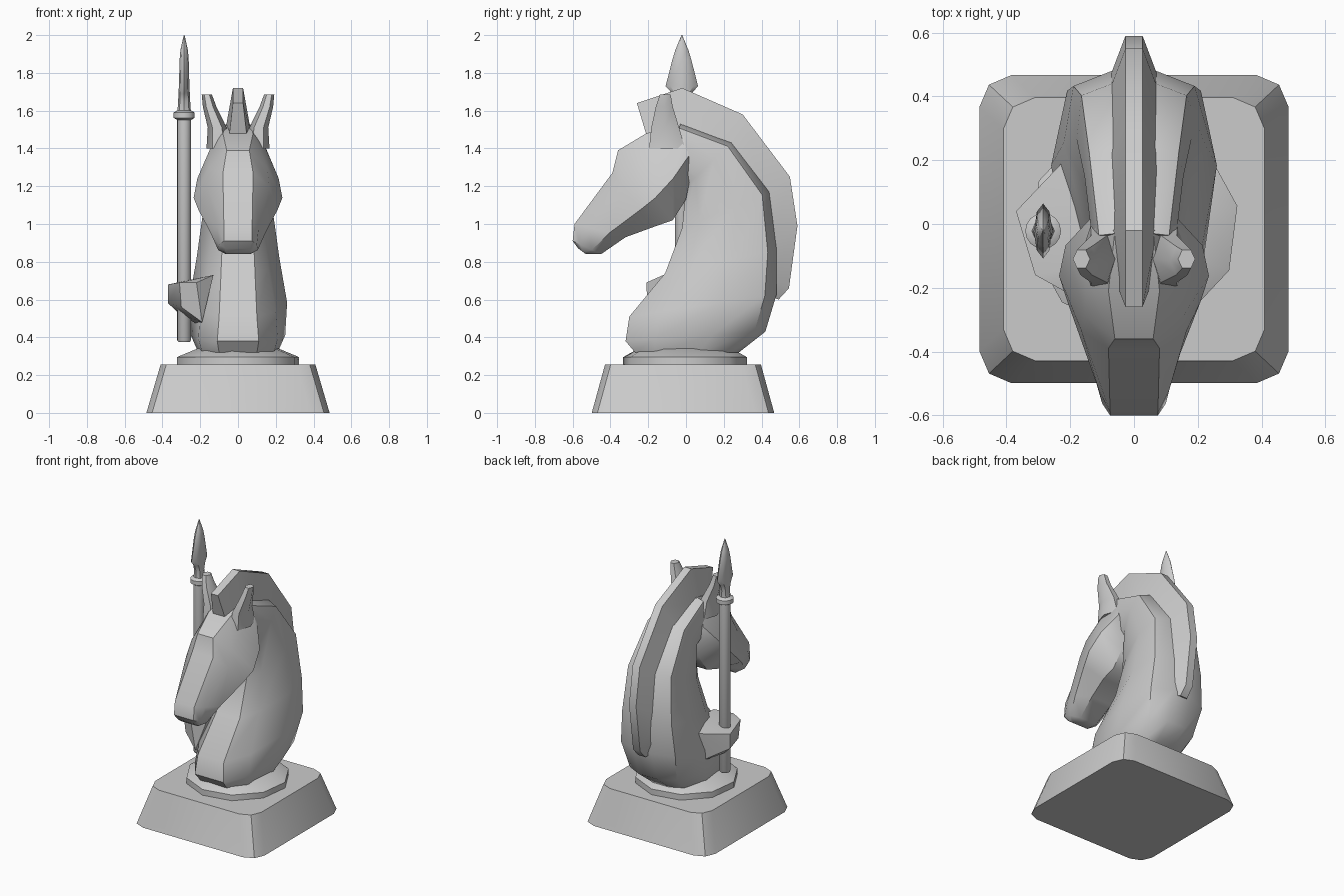
import bpy, bmesh, math

if "Cube" in bpy.data.objects:
    bpy.data.objects.remove(bpy.data.objects["Cube"])


def finish(bm, name, angle=40):
    bmesh.ops.recalc_face_normals(bm, faces=bm.faces)
    me = bpy.data.meshes.new(name)
    bm.to_mesh(me)
    bm.free()
    ob = bpy.data.objects.new(name, me)
    bpy.context.collection.objects.link(ob)
    bpy.ops.object.select_all(action='DESELECT')
    ob.select_set(True)
    bpy.context.view_layer.objects.active = ob
    bpy.ops.object.shade_smooth_by_angle(angle=math.radians(angle))
    return ob


def loft(name, rings, angle=40):
    """Skin closed rings of equal length and cap both ends."""
    bm = bmesh.new()
    vs = [[bm.verts.new(p) for p in r] for r in rings]
    n = len(rings[0])
    for a, b in zip(vs, vs[1:]):
        for i in range(n):
            j = (i + 1) % n
            bm.faces.new((a[i], a[j], b[j], b[i]))
    bm.faces.new(vs[0])
    bm.faces.new(vs[-1])
    return finish(bm, name, angle)


def section(p, q, ts, ws):
    """Mirrored ring running from p to q in the side plane, half widths ws at fractions ts."""
    half = [(w, p[0] + (q[0] - p[0]) * t, p[1] + (q[1] - p[1]) * t) for t, w in zip(ts, ws)]
    return half + [(-x, y, z) for x, y, z in reversed(half)]


def turned(name, profile, n, cx, cy, flat=0):
    """Stack of ellipses (rx, ry, z)."""
    return loft(name, [[(cx + rx * math.cos(2 * math.pi * (i + flat) / n),
                         cy + ry * math.sin(2 * math.pi * (i + flat) / n), z)
                        for i in range(n)] for rx, ry, z in profile])


# Square plinth with rounded corners
def square(a, b, z, c=0.1, k=0.03):
    q = [(a, b - c), (a - k, b - k), (a - c, b)]
    pts = q + [(-x, y) for x, y in reversed(q)]
    pts += [(-x, -y) for x, y in q] + [(x, -y) for x, y in reversed(q)]
    return [(x, y - 0.016, z) for x, y in pts]


loft("plinth", [square(.485, .483, 0), square(.41, .413, .255)])

# Collar under the neck
turned("base_collar", [(.33, .33, .25), (.33, .33, .295), (.22, .25, .34)], 10, 0, -.005, .3)

# Neck: chest edge, nape edge, half widths
neck_t = (0, .2, .62, .92, 1)
neck = [
    ((-.27, .32), (.28, .32), (.10, .19, .21, .15, .06)),
    ((-.32, .38), (.42, .43), (.11, .21, .25, .18, .07)),
    ((-.30, .51), (.48, .63), (.10, .20, .26, .21, .07)),
    ((-.11, .74), (.48, .86), (.09, .16, .22, .19, .07)),
    ((-.02, .98), (.44, 1.17), (.08, .13, .18, .165, .07)),
    ((.00, 1.2), (.24, 1.43), (.07, .12, .155, .14, .07)),
    ((-.1, 1.25), (-.03, 1.53), (.07, .11, .13, .11, .06)),
]
loft("neck", [section(p, q, neck_t, w) for p, q, w in neck])

# Head: brow edge, jaw edge, half widths
head_t = (0, .25, .68, 1)
head = [
    ((-.02, 1.53), (.03, 1.28), (.06, .12, .14, .08)),
    ((-.21, 1.48), (.00, 1.13), (.08, .15, .215, .10)),
    ((-.36, 1.39), (-.07, 1.02), (.06, .155, .235, .11)),
    ((-.39, 1.27), (-.17, .985), (.08, .165, .21, .11)),
    ((-.59, 1.0), (-.32, .93), (.075, .11, .145, .08)),
    ((-.60, .91), (-.45, .84), (.075, .10, .105, .065)),
    ((-.57, .87), (-.53, .84), (.065, .07, .07, .06)),
]
loft("head", [section(p, q, head_t, w) for p, q, w in head])

# Ears
for s, side in ((1, "left"), (-1, "right")):
    rings = []
    for cx, cy, z, rx, ry in ((.105, -.10, 1.40, .062, .11), (.11, -.11, 1.51, .05, .085),
                              (.15, -.115, 1.62, .036, .052), (.165, -.11, 1.685, .027, .033)):
        rings.append([(s * (cx + rx * math.cos(a * math.pi / 3)),
                       cy + ry * math.sin(a * math.pi / 3), z) for a in range(6)])
    loft(side + "_ear", rings, 50)

# Mane crest: outer edge and neck edge
mane = [
    ((-.26, 1.64), (-.20, 1.44), .05), ((-.02, 1.72), (-.03, 1.48), .07),
    ((.30, 1.58), (.20, 1.40), .08), ((.55, 1.25), (.41, 1.15), .08),
    ((.59, .99), (.45, .88), .08), ((.545, .66), (.46, .70), .075),
    ((.49, .60), (.44, .62), .06),
]
loft("mane", [section(o, i, (0, 1), (.027, w)) for o, i, w in mane], 35)

# Bracket on the side that grips the spear
bm = bmesh.new()
for p in ((-.37, .04, .68), (-.37, .04, .58), (-.31, -.16, .69), (-.30, -.15, .56),
          (-.22, -.21, .69), (-.19, -.2, .48), (-.18, .24, .71), (-.19, .2, .48),
          (-.13, -.12, .73), (-.13, .1, .73), (-.31, .02, .525), (-.2, 0, .46)):
    bm.verts.new(p)
bmesh.ops.convex_hull(bm, input=bm.verts)
finish(bm, "spear_bracket")

# Spear
SX, SY = -.285, -.022
turned("spear_shaft", [(.03, .03, .375), (.037, .037, .385), (.037, .037, 1.6)], 16, SX, SY)
turned("spear_ring", [(.035, .035, 1.55), (.056, .056, 1.562), (.056, .056, 1.59),
                      (.035, .035, 1.602)], 16, SX, SY)
turned("spear_blade", [(.036, .036, 1.59), (.032, .034, 1.65), (.03, .05, 1.69), (.028, .086, 1.73),
                       (.024, .05, 1.87), (.02, .035, 1.92), (.002, .002, 2.0)], 8, SX, SY)
